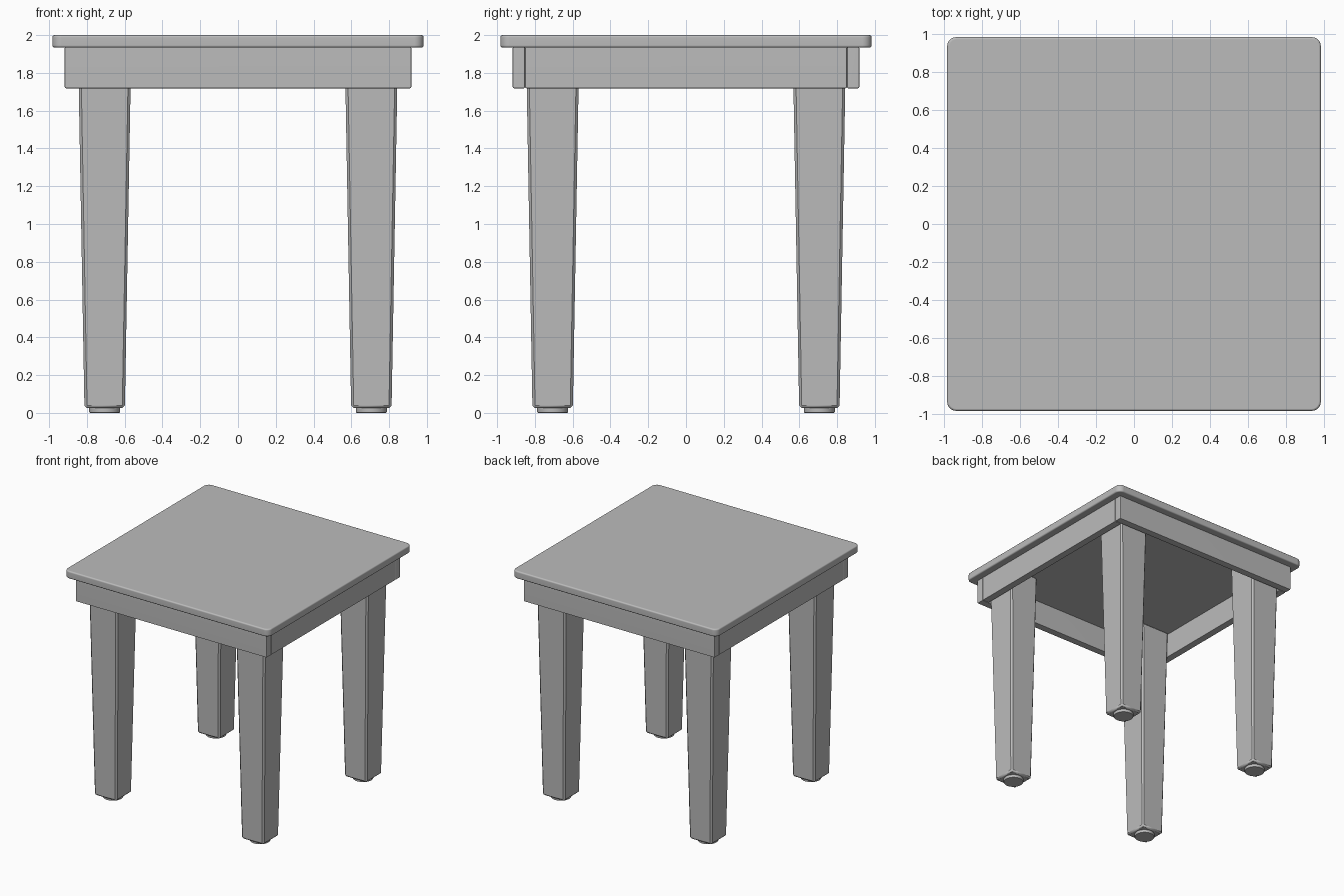
import bpy, bmesh, math
from mathutils import Vector

if "Cube" in bpy.data.objects:
    bpy.data.objects.remove(bpy.data.objects["Cube"])

# Mid grey used on every part
grey = bpy.data.materials.new("mid_grey")
grey.diffuse_color = (0.5, 0.5, 0.5, 1)
grey.use_nodes = True
grey.node_tree.nodes["Principled BSDF"].inputs["Base Color"].default_value = grey.diffuse_color


def finish(bm, name):
    """Turn a bmesh into an object: soft rims shade smooth, chamfers stay crisp."""
    bmesh.ops.recalc_face_normals(bm, faces=bm.faces)
    me = bpy.data.meshes.new(name)
    bm.to_mesh(me)
    bm.free()
    me.materials.append(grey)
    me.shade_smooth()
    me.set_sharp_from_angle(angle=math.radians(35))
    ob = bpy.data.objects.new(name, me)
    bpy.context.collection.objects.link(ob)
    wn = ob.modifiers.new("weighted_normals", 'WEIGHTED_NORMAL')
    wn.keep_sharp = True
    return ob


def bevel(bm, edges, width, segments):
    bmesh.ops.bevel(bm, geom=list(edges), offset=width, segments=segments,
                    profile=0.5, affect='EDGES', clamp_overlap=True)


def box(lo, hi):
    """Box between two opposite corners."""
    lo, hi = Vector(lo), Vector(hi)
    bm = bmesh.new()
    bmesh.ops.create_cube(bm, size=1)
    for v in bm.verts:
        v.co = (lo + hi) / 2 + v.co * (hi - lo)
    return bm


def is_vertical(e):
    return abs(e.verts[0].co.z - e.verts[1].co.z) > 0.01


# Table top: rounded corners in plan, softened rims
bm = box((-0.983, -0.983, 1.934), (0.983, 0.983, 2.0))
bevel(bm, [e for e in bm.edges if is_vertical(e)], 0.05, 5)
bevel(bm, [e for e in bm.edges if not is_vertical(e)], 0.012, 3)
finish(bm, "table_top")

# Apron: full-width boards front and back, shorter boards between them
OUT, INN, Z0, Z1 = 0.918, 0.852, 1.718, 1.938
boards = {
    "front_apron": ((-OUT, -OUT, Z0), (OUT, -INN, Z1)),
    "back_apron": ((-OUT, INN, Z0), (OUT, OUT, Z1)),
    "left_apron": ((-OUT, -INN, Z0), (-INN, INN, Z1)),
    "right_apron": ((INN, -INN, Z0), (OUT, INN, Z1)),
}
for name, (lo, hi) in boards.items():
    bm = box(lo, hi)
    bevel(bm, bm.edges, 0.008, 2)
    finish(bm, name)

# Chamfered legs tapering downward inside the apron, each with a round foot pad
C = 0.706
for fb, sy in (("front", -1), ("back", 1)):
    for lr, sx in (("left", -1), ("right", 1)):
        bm = box((-1, -1, 0.025), (1, 1, 1.938))
        for v in bm.verts:
            half = 0.141 if v.co.z > 1 else 0.107
            v.co.x = sx * C + v.co.x * half
            v.co.y = sy * C + v.co.y * half
        bevel(bm, bm.edges, 0.014, 1)
        finish(bm, f"{fb}_{lr}_leg")

        bm = bmesh.new()
        bmesh.ops.create_cone(bm, cap_ends=True, segments=32, radius1=0.082,
                              radius2=0.082, depth=0.035)
        bmesh.ops.translate(bm, verts=bm.verts, vec=(sx * C, sy * C, 0.0175))
        bevel(bm, [e for e in bm.edges if all(v.co.z < 0.01 for v in e.verts)],
              0.006, 2)
        finish(bm, f"{fb}_{lr}_foot_pad")
